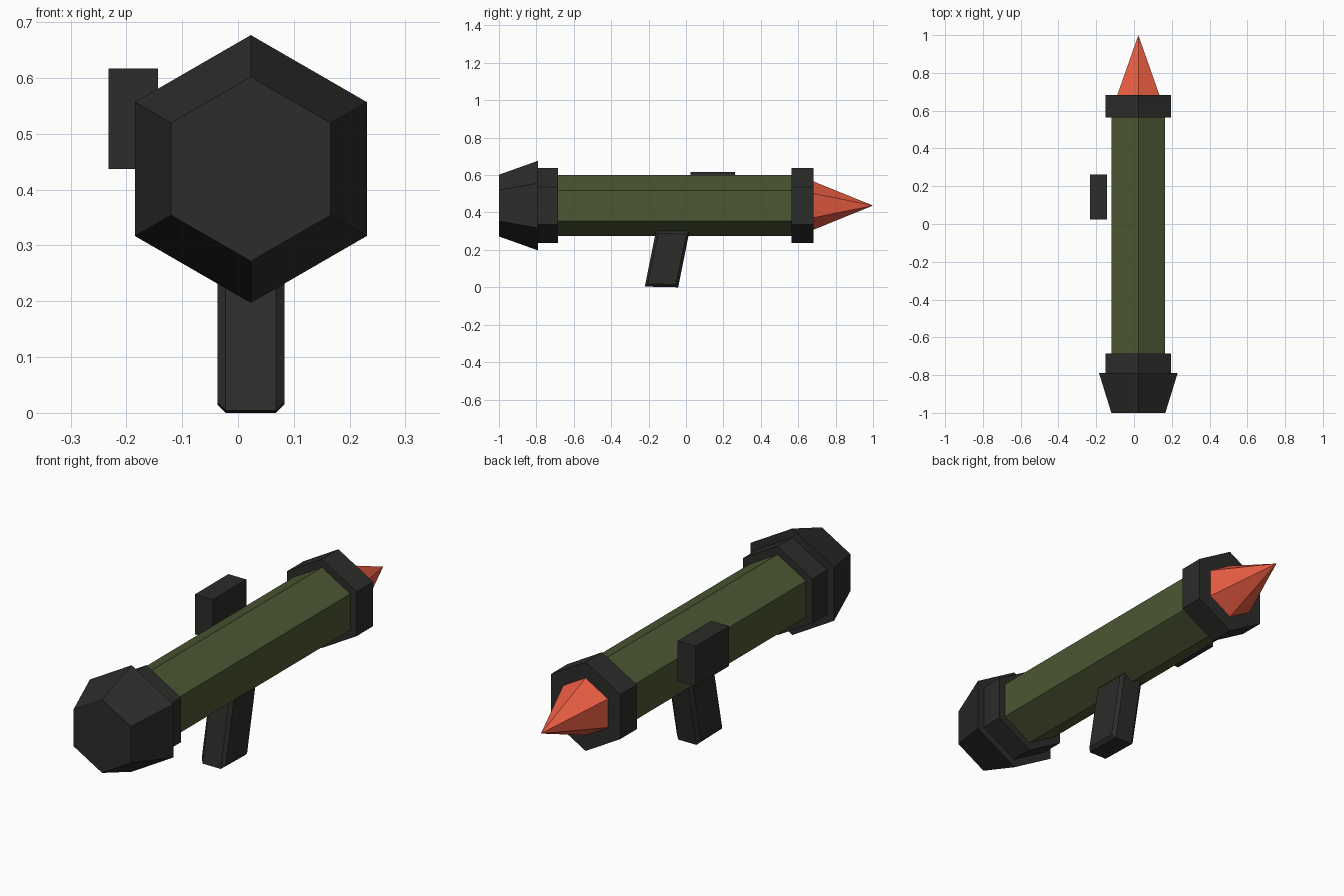
import bpy, bmesh, math

if "Cube" in bpy.data.objects:
    bpy.data.objects.remove(bpy.data.objects["Cube"])

AXIS_X, AXIS_Z = 0.023, 0.437


def material(name, color):
    m = bpy.data.materials.new(name)
    m.diffuse_color = (*color, 1)
    m.use_nodes = True
    m.node_tree.nodes["Principled BSDF"].inputs["Base Color"].default_value = m.diffuse_color
    return m


DARK = material("dark_grey", (0.025, 0.026, 0.023))
GREEN = material("olive_green", (0.072, 0.095, 0.033))
RED = material("warm_red", (0.83, 0.11, 0.055))


def loft(name, loops, mat):
    """Skin matching loops of points, cap both ends and merge pointed ends."""
    bm = bmesh.new()
    rings = [[bm.verts.new(p) for p in loop] for loop in loops]
    n = len(rings[0])
    for a, b in zip(rings, rings[1:]):
        for i in range(n):
            j = (i + 1) % n
            bm.faces.new((a[i], a[j], b[j], b[i]))
    bm.faces.new(rings[0])
    bm.faces.new(rings[-1])
    bmesh.ops.remove_doubles(bm, verts=bm.verts, dist=1e-5)
    bmesh.ops.recalc_face_normals(bm, faces=bm.faces)
    me = bpy.data.meshes.new(name)
    bm.to_mesh(me)
    bm.free()
    me.materials.append(mat)
    ob = bpy.data.objects.new(name, me)
    bpy.context.collection.objects.link(ob)
    return ob


def hexagon(y, r):
    """Hexagon around the launcher axis with a corner on top."""
    return [(AXIS_X + r * math.sin(k * math.pi / 3), y,
             AXIS_Z + r * math.cos(k * math.pi / 3)) for k in range(6)]


def hex_part(name, profile, mat):
    return loft(name, [hexagon(y, r) for y, r in profile], mat)


# Six-sided body, flared exhaust, collars and pointed warhead
hex_part("tube", [(-0.70, 0.163), (0.58, 0.163)], GREEN)
hex_part("exhaust_flare", [(-1.0, 0.165), (-0.79, 0.24)], DARK)
hex_part("exhaust_collar", [(-0.79, 0.2), (-0.685, 0.2)], DARK)
hex_part("muzzle_collar", [(0.565, 0.2), (0.682, 0.2)], DARK)
hex_part("warhead", [(0.682, 0.129), (1.0, 0.0)], RED)


# Leaning grip with chamfered side outlines
def grip_loop(x, d):
    return [(x, -0.22 + d, 0.004 + d), (x, -0.042 - d * 0.8, d),
            (x, 0.018 - d, 0.300 - d), (x, -0.16 + d * 0.8, 0.304 - d)]


loft("grip", [grip_loop(-0.037, 0.015), grip_loop(-0.022, 0),
              grip_loop(0.068, 0), grip_loop(0.083, 0.015)], DARK)

# Box sight on the left side
loft("sight", [[(x, 0.025, 0.437), (x, 0.263, 0.437),
                (x, 0.263, 0.617), (x, 0.025, 0.617)]
               for x in (-0.232, -0.143)], DARK)
